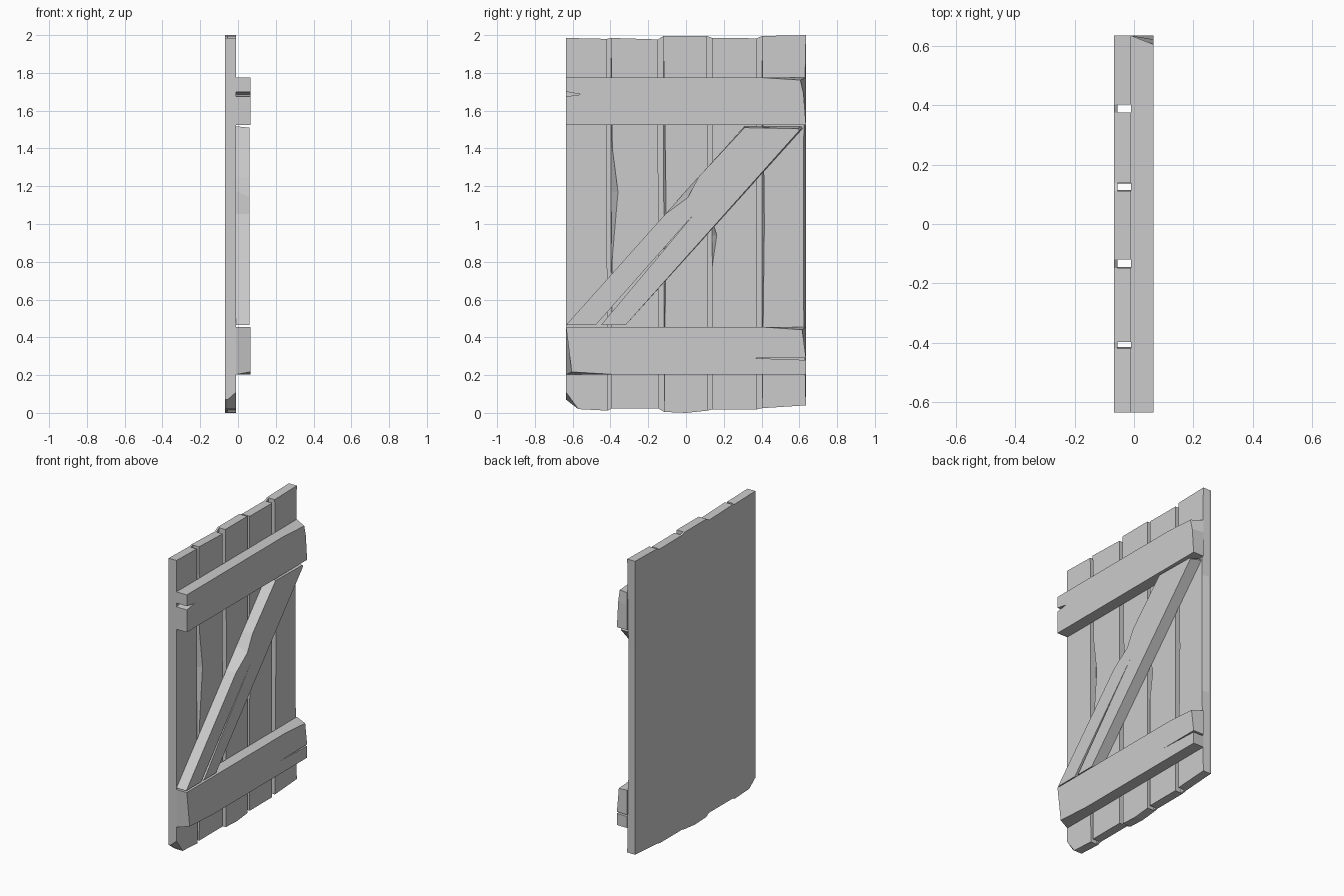
import bpy
import bmesh

# Remove the default object
default_cube = bpy.data.objects.get("Cube")
if default_cube:
    bpy.data.objects.remove(default_cube, do_unlink=True)

# Depth layers of the door, from back to front
BACK, GROOVE_FLOOR, PLANK_FRONT, BATTEN_FRONT = -0.068, -0.055, -0.01, 0.066

# Single plain colour
GREY = (0.6, 0.6, 0.6, 1.0)
material = bpy.data.materials.new("plain grey wood")
material.use_nodes = True
material.diffuse_color = GREY
material.node_tree.nodes["Principled BSDF"].inputs["Base Color"].default_value = GREY


def prism(name, outline, near, far, worn=None):
    """Extrude a (y, z) outline along x; 'worn' moves chosen front corners."""
    worn = worn or {}
    bm = bmesh.new()
    rear = [bm.verts.new((near, y, z)) for y, z in outline]
    front = []
    for index, corner in enumerate(outline):
        y, z = worn.get(index, corner)
        front.append(bm.verts.new((far, y, z)))
    bm.faces.new(front)
    bm.faces.new(rear[::-1])
    for i in range(len(outline)):
        j = (i + 1) % len(outline)
        bm.faces.new((rear[i], rear[j], front[j], front[i]))
    bmesh.ops.recalc_face_normals(bm, faces=bm.faces)
    mesh = bpy.data.meshes.new(name)
    bm.to_mesh(mesh)
    bm.free()
    mesh.materials.append(material)
    obj = bpy.data.objects.new(name, mesh)
    bpy.context.collection.objects.link(obj)
    return obj


def on_edge(low, high, z):
    """Straight edge position at height z."""
    blend = (z - low[1]) / (high[1] - low[1])
    return (low[0] + blend * (high[0] - low[0]), z)


def plank(name, bottom, top, left_wear=(), right_wear=(), corner_wear=None):
    """Plank with straight rear edges and chips along its front edges."""
    outline, worn = list(bottom), dict(corner_wear or {})
    for y, z in right_wear:
        worn[len(outline)] = (y, z)
        outline.append(on_edge(bottom[-1], top[-1], z))
    outline += top[::-1]
    for y, z in left_wear:
        worn[len(outline)] = (y, z)
        outline.append(on_edge(bottom[0], top[0], z))
    prism(name, outline, GROOVE_FLOOR, PLANK_FRONT, worn)
    return bottom, top


# Five uneven planks, listed from the -y edge to the +y edge
planks = [
    plank("plank_outer_near",
          bottom=[(-0.635, 0.07), (-0.57, 0.02), (-0.415, 0.012)],
          top=[(-0.635, 1.985), (-0.42, 1.98)],
          corner_wear={0: (-0.635, 0.11)}),
    plank("plank_inner_near",
          bottom=[(-0.395, 0.022), (-0.145, 0.022)],
          top=[(-0.397, 1.985), (-0.148, 1.977)],
          left_wear=[(-0.39, 1.4), (-0.36, 1.17), (-0.392, 0.8)]),
    plank("plank_middle",
          bottom=[(-0.115, 0.005), (0.0, 0.0), (0.115, 0.012)],
          top=[(-0.12, 1.995), (0.112, 1.995)],
          left_wear=[(-0.105, 1.1)]),
    plank("plank_inner_far",
          bottom=[(0.137, 0.018), (0.373, 0.018)],
          top=[(0.138, 1.985), (0.375, 1.983)],
          left_wear=[(0.138, 1.02), (0.163, 0.94), (0.138, 0.77)]),
    plank("plank_outer_far",
          bottom=[(0.403, 0.025), (0.635, 0.04)],
          top=[(0.402, 1.995), (0.635, 2.0)],
          left_wear=[(0.415, 1.0)],
          right_wear=[(0.622, 0.6), (0.622, 1.4)]),
]

# Thin backing that closes the grooves between the planks
lower_edge = [point for bottom, top in planks for point in bottom]
upper_edge = [point for bottom, top in planks for point in top]
prism("door_backing", lower_edge + upper_edge[::-1], BACK, GROOVE_FLOOR)

# Upper batten with a split near end and a worn far end
prism("upper_batten",
      [(-0.635, 1.525), (0.635, 1.525), (0.635, 1.69), (0.635, 1.775),
       (0.4, 1.775), (-0.635, 1.775), (-0.635, 1.7), (-0.555, 1.686),
       (-0.635, 1.675)],
      PLANK_FRONT, BATTEN_FRONT,
      worn={2: (0.622, 1.69), 3: (0.605, 1.762)})

# Lower batten with a thin crack at the far end and worn corners
prism("lower_batten",
      [(-0.635, 0.203), (-0.37, 0.203), (0.635, 0.203), (0.635, 0.28),
       (0.35, 0.29), (0.635, 0.291), (0.635, 0.455), (0.4, 0.455),
       (-0.635, 0.455)],
      PLANK_FRONT, BATTEN_FRONT,
      worn={0: (-0.605, 0.217), 6: (0.615, 0.44)})

# Diagonal brace with a long split from its foot and a chipped upper edge
prism("diagonal_brace",
      [(-0.635, 0.465), (-0.478, 0.465), (0.04, 1.05), (-0.45, 0.465),
       (-0.32, 0.465), (0.617, 1.505), (0.61, 1.517), (0.31, 1.517),
       (0.065, 1.247), (0.0, 1.175), (-0.11, 1.052)],
      PLANK_FRONT, BATTEN_FRONT - 0.004,
      worn={5: (0.6, 1.495), 6: (0.59, 1.505), 7: (0.31, 1.51),
            9: (0.01, 1.14)})
